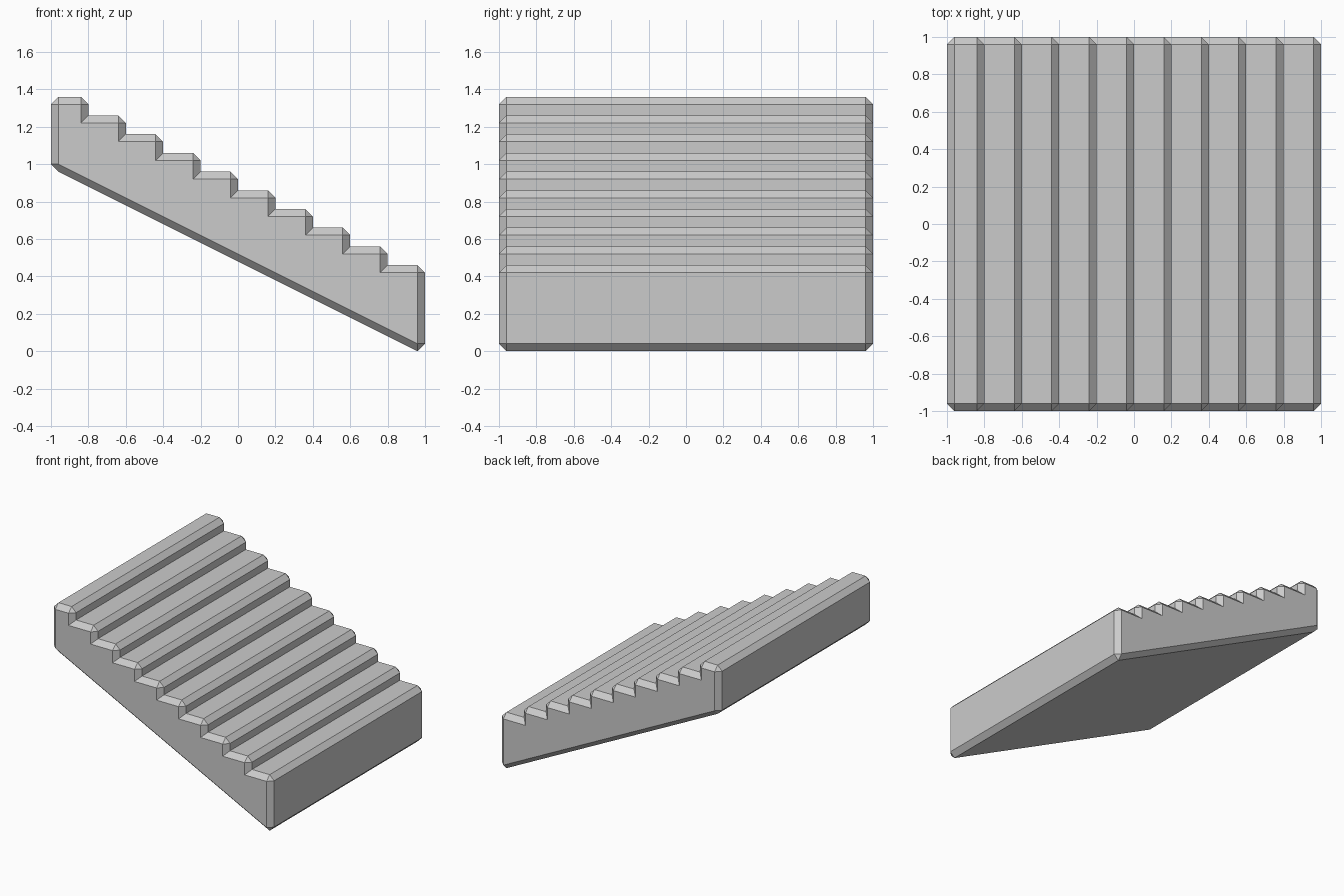
import bpy, bmesh

if "Cube" in bpy.data.objects:
    bpy.data.objects.remove(bpy.data.objects["Cube"])

B = 0.04           # chamfer size
STEPS = 10
UP, DOWN, LEFT, RIGHT = (0, B), (0, -B), (-B, 0), (B, 0)

# Side-face outline (x, z), each point with the outward push of the edge that follows it
outline = [((-0.96, 1.0), DOWN), ((0.96, 0.04), RIGHT)]
for i in range(STEPS):
    x, z = 0.96 - 0.2 * i, 0.42 + 0.1 * i
    outline.append(((x, z), UP))
    if i < STEPS - 1:
        outline.append(((x - 0.2, z), RIGHT))
outline.append(((-0.96, 1.32), LEFT))
n = len(outline)

bm = bmesh.new()


def build_side(s):
    """Flat side face with its chamfer; returns the outer rim edge for each outline edge."""
    face_ring, rim = [], []
    for k, ((x, z), nxt) in enumerate(outline):
        prv = outline[k - 1][1]
        face_ring.append(bm.verts.new((x, s, z)))
        inner_corner = prv == UP and nxt == RIGHT
        if inner_corner:
            v = bm.verts.new((x + B, s * (1 - B), z + B))
            rim.append((v, v))
        else:
            rim.append(tuple(bm.verts.new((x + d[0], s * (1 - B), z + d[1]))
                             for d in (prv, nxt)))
    bm.faces.new(face_ring)
    for k in range(n):
        j = (k + 1) % n
        bm.faces.new((face_ring[k], face_ring[j], rim[j][0], rim[k][1]))
        if rim[k][0] != rim[k][1]:
            bm.faces.new((face_ring[k], rim[k][1], rim[k][0]))
    return rim


front, back = build_side(-1), build_side(1)

# Treads, risers, ends and underside, plus the chamfers between them
for k in range(n):
    j = (k + 1) % n
    bm.faces.new((front[k][1], front[j][0], back[j][0], back[k][1]))
    if front[k][0] != front[k][1]:
        bm.faces.new((front[k][0], front[k][1], back[k][1], back[k][0]))

bmesh.ops.recalc_face_normals(bm, faces=bm.faces)
mesh = bpy.data.meshes.new("staircase")
bm.to_mesh(mesh)
bm.free()
bpy.context.collection.objects.link(bpy.data.objects.new("staircase", mesh))
